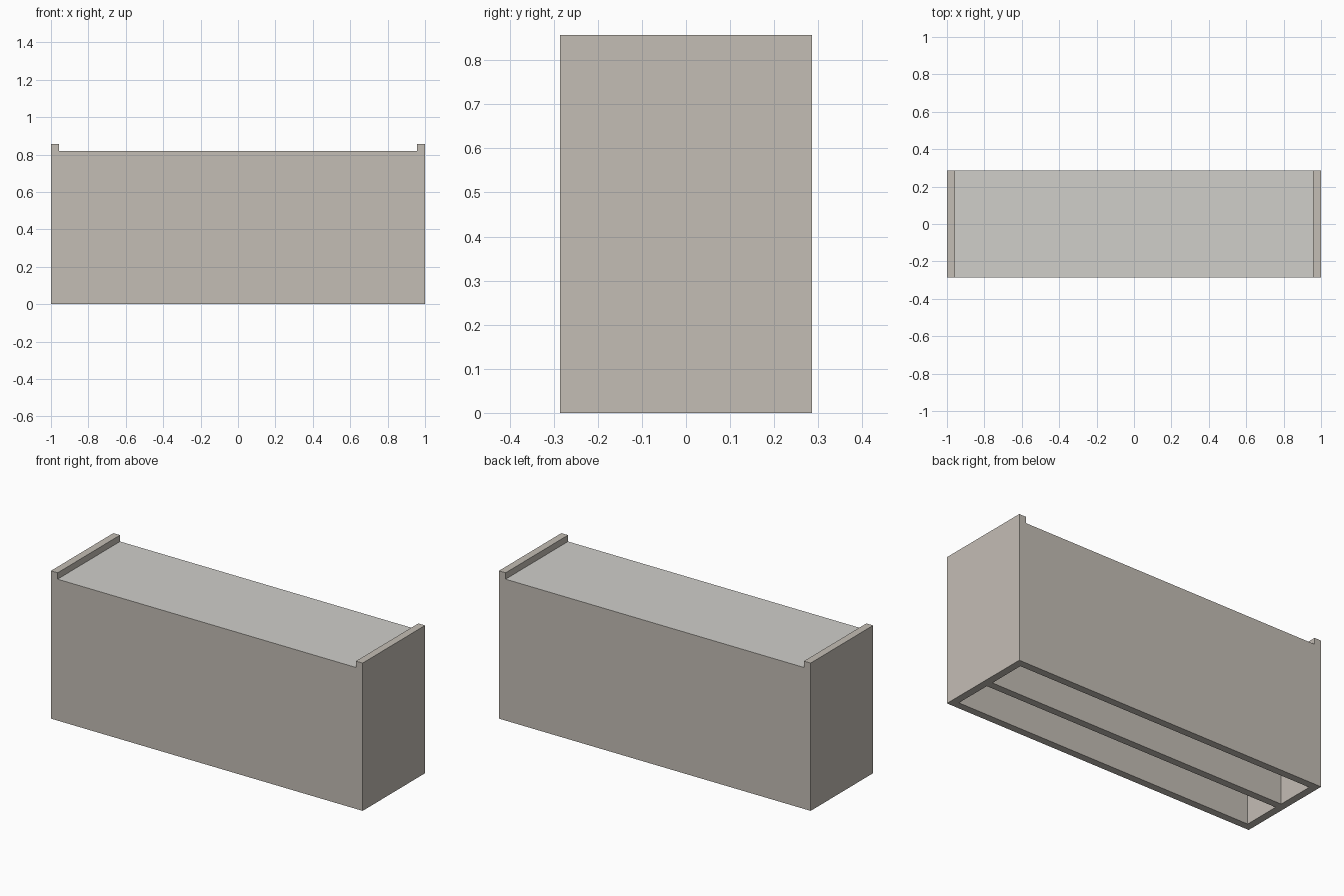
import bpy
import bmesh

if "Cube" in bpy.data.objects:
    bpy.data.objects.remove(bpy.data.objects["Cube"])

W, D, H = 2.0, 0.572, 0.857      # outer size
T = 0.043                        # board thickness
TOP = 0.82                       # height of the top surface


def material(name, color):
    m = bpy.data.materials.new(name)
    m.diffuse_color = (*color, 1)
    m.use_nodes = True
    m.node_tree.nodes["Principled BSDF"].inputs["Base Color"].default_value = m.diffuse_color
    return m


body_mat = material("warm_grey", (0.55, 0.51, 0.46))
top_mat = material("pale_grey", (0.63, 0.62, 0.59))


def add_object(name, bm, *mats):
    bmesh.ops.recalc_face_normals(bm, faces=bm.faces)
    mesh = bpy.data.meshes.new(name)
    bm.to_mesh(mesh)
    bm.free()
    for m in mats:
        mesh.materials.append(m)
    obj = bpy.data.objects.new(name, mesh)
    bpy.context.collection.objects.link(obj)
    return obj


# Cabinet body: front profile with raised end lips, extruded front to back
x, xi = W / 2, W / 2 - T
profile = [(-x, 0), (x, 0), (x, H), (xi, H), (xi, TOP), (-xi, TOP), (-xi, H), (-x, H)]
bm = bmesh.new()
face = bm.faces.new([bm.verts.new((px, -D / 2, pz)) for px, pz in profile])
ext = bmesh.ops.extrude_face_region(bm, geom=[face], use_keep_orig=True)
verts = [g for g in ext["geom"] if isinstance(g, bmesh.types.BMVert)]
bmesh.ops.translate(bm, verts=verts, vec=(0, D, 0))

# Pale top surface between the lips
for f in bm.faces:
    if all(abs(v.co.z - TOP) < 1e-4 for v in f.verts):
        f.material_index = 1
body = add_object("cabinet_body", bm, body_mat, top_mat)

# Two long compartments open at the bottom, split by a middle divider
y0, y1 = T / 2, D / 2 - T
z0, z1 = -0.1, TOP - T
bm = bmesh.new()
for side in (-1, 1):
    box = bmesh.ops.create_cube(bm, size=1)["verts"]
    bmesh.ops.scale(bm, verts=box, vec=(2 * xi, y1 - y0, z1 - z0))
    bmesh.ops.translate(bm, verts=box, vec=(0, side * (y0 + y1) / 2, (z0 + z1) / 2))
cutter = add_object("compartment_cutter", bm, body_mat)
cutter.hide_render = True
cutter.hide_viewport = True

cut = body.modifiers.new("compartments", 'BOOLEAN')
cut.operation = 'DIFFERENCE'
cut.solver = 'EXACT'
cut.object = cutter
